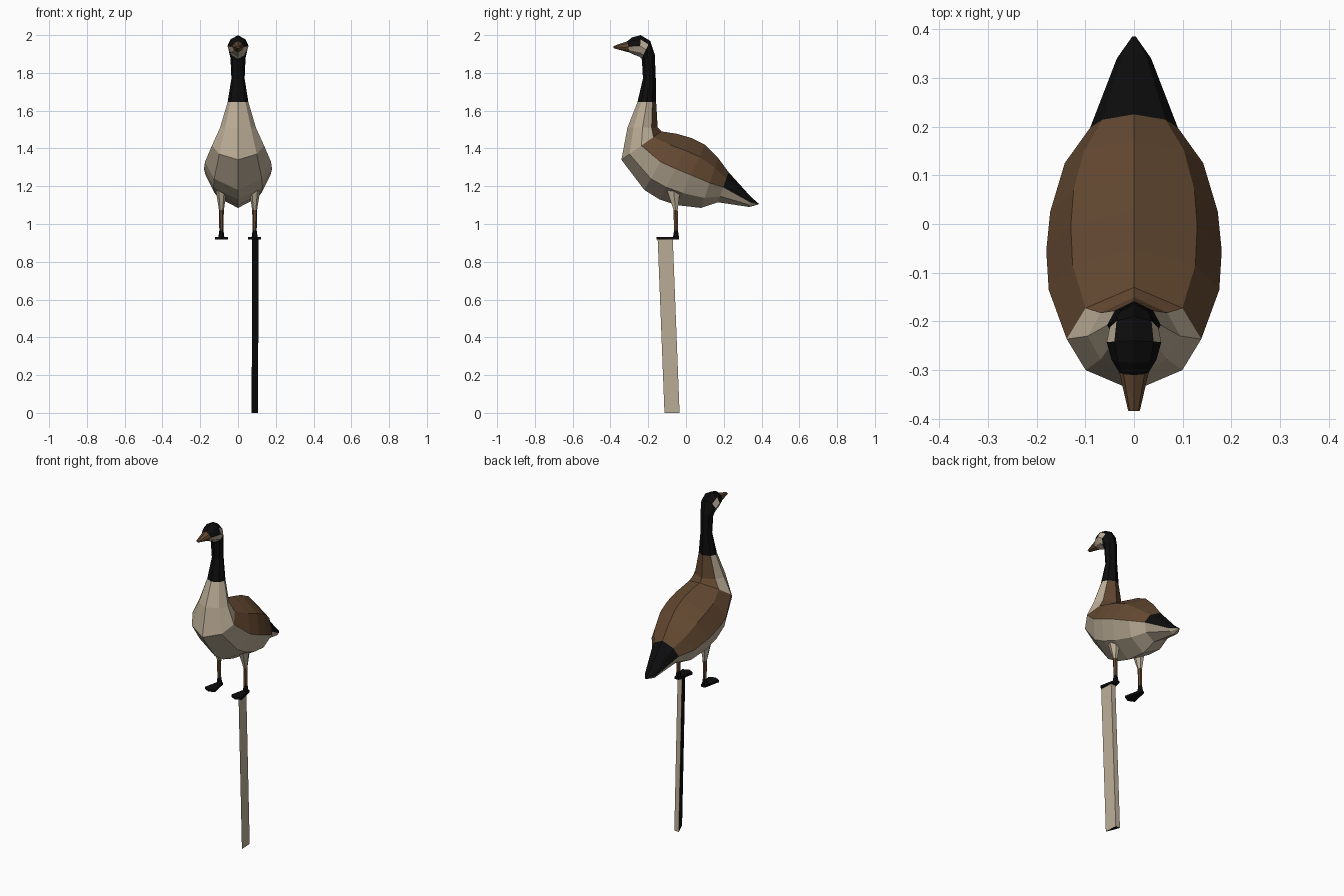
import bpy, bmesh, math

if "Cube" in bpy.data.objects:
    bpy.data.objects.remove(bpy.data.objects["Cube"])

def mat(name, rgb):
    m = bpy.data.materials.new(name)
    m.diffuse_color = (*rgb, 1)
    m.use_nodes = True
    m.node_tree.nodes["Principled BSDF"].inputs["Base Color"].default_value = m.diffuse_color
    return m

MATS = [mat("pale buff", (0.50, 0.42, 0.31)),
        mat("earth brown", (0.125, 0.065, 0.031)),
        mat("black", (0.004, 0.004, 0.0045))]
PALE, BROWN, BLACK = 0, 1, 2

def loft(name, rings, rule):
    """Skin closed rings of points; rule(segment, side) gives the colour."""
    bm = bmesh.new()
    vs = [[bm.verts.new(p) for p in r] for r in rings]
    n = len(rings[0])
    for i in range(len(vs) - 1):
        for j in range(n):
            k = (j + 1) % n
            f = bm.faces.new((vs[i][j], vs[i][k], vs[i + 1][k], vs[i + 1][j]))
            f.material_index = rule(i, j)
    bm.faces.new(vs[0]).material_index = rule(0, 0)
    bm.faces.new(vs[-1]).material_index = rule(len(vs) - 2, 0)
    bmesh.ops.recalc_face_normals(bm, faces=bm.faces)
    me = bpy.data.meshes.new(name)
    bm.to_mesh(me)
    bm.free()
    for m in MATS:
        me.materials.append(m)
    ob = bpy.data.objects.new(name, me)
    bpy.context.collection.objects.link(ob)
    return ob

# Body, neck, head and beak: one loft of eight-sided slices, beak to tail
# each slice: back point y, z, front/belly point y, z, half width
SLICES = [
    (-0.384, 1.942, -0.382, 1.930, 0.012),   # beak tip
    (-0.310, 1.968, -0.300, 1.908, 0.030),   # beak base
    (-0.285, 1.988, -0.272, 1.895, 0.046),   # face
    (-0.240, 2.000, -0.245, 1.885, 0.056),   # crown
    (-0.190, 1.970, -0.235, 1.875, 0.050),
    (-0.165, 1.895, -0.233, 1.862, 0.040),   # nape
    (-0.160, 1.770, -0.228, 1.770, 0.035),   # neck
    (-0.158, 1.645, -0.257, 1.645, 0.055),
    (-0.150, 1.510, -0.310, 1.510, 0.095),
    (-0.130, 1.490, -0.342, 1.340, 0.138),   # chest
    (-0.050, 1.478, -0.220, 1.180, 0.175),
    (0.030, 1.455, -0.140, 1.130, 0.180),
    (0.100, 1.420, -0.050, 1.100, 0.172),
    (0.170, 1.350, 0.080, 1.085, 0.142),
    (0.225, 1.275, 0.170, 1.115, 0.090),     # tail
    (0.345, 1.142, 0.335, 1.090, 0.035),
    (0.385, 1.108, 0.383, 1.103, 0.004),
]
SECTION = [(0, 0), (0.2, 0.72), (0.5, 1), (0.8, 0.72),
           (1, 0), (0.8, -0.72), (0.5, -1), (0.2, -0.72)]

def body_slice(ty, tz, by, bz, w):
    return [(w * s, ty + (by - ty) * t, tz + (bz - tz) * t) for t, s in SECTION]

def plumage(i, j):
    row = min(j, 7 - j)                      # 0 = back, 3 = belly
    if i == 0:
        return BROWN
    if i < 4:                                # cheek and chin patch
        return PALE if row >= 2 or (i == 3 and row == 1) else BLACK
    if i < 7:
        return BLACK
    if i < 9:                                # lower neck, brown nape
        return BROWN if row == 0 else PALE
    if row >= 2:
        return PALE
    return BROWN if i < 14 else BLACK        # wings, then tail

loft("goose_body", [body_slice(*s) for s in SLICES], plumage)

# Legs and webbed feet
def oval(cx, cy, z, rx, ry, n=6):
    return [(cx + rx * math.cos(math.tau * k / n),
             cy + ry * math.sin(math.tau * k / n), z) for k in range(n)]

LEG = [(-0.066, 1.180, 0.030, 0.040), (-0.055, 1.075, 0.013, 0.013),
       (-0.053, 0.965, 0.011, 0.012), (-0.053, 0.922, 0.017, 0.020)]
WEB = [(-0.013, -0.036), (0.013, -0.036), (0.022, -0.080), (0.035, -0.140),
       (0.0, -0.157), (-0.035, -0.140), (-0.022, -0.080)]

for side, x in (("left", -0.088), ("right", 0.088)):
    loft(side + "_leg", [oval(x, y, z, rx, ry) for y, z, rx, ry in LEG],
         lambda i, j: (PALE, BROWN, BLACK)[i])
    loft(side + "_foot", [[(x + px, py, z) for px, py in WEB] for z in (0.918, 0.931)],
         lambda i, j: BLACK)

# Leaning three-sided stake under the right foot
STAKE = [(0.109, -0.150), (0.105, -0.070), (0.075, -0.070)]
stake = loft("stake", [[(x - dx, y + dy, z) for x, y in STAKE]
                       for z, dx, dy in ((0, 0.003, 0.036), (0.922, 0, 0))],
             lambda i, j: BLACK if j == 2 else PALE)
for f in stake.data.polygons:                # dark end faces
    if abs(f.normal.z) > 0.8:
        f.material_index = BLACK
